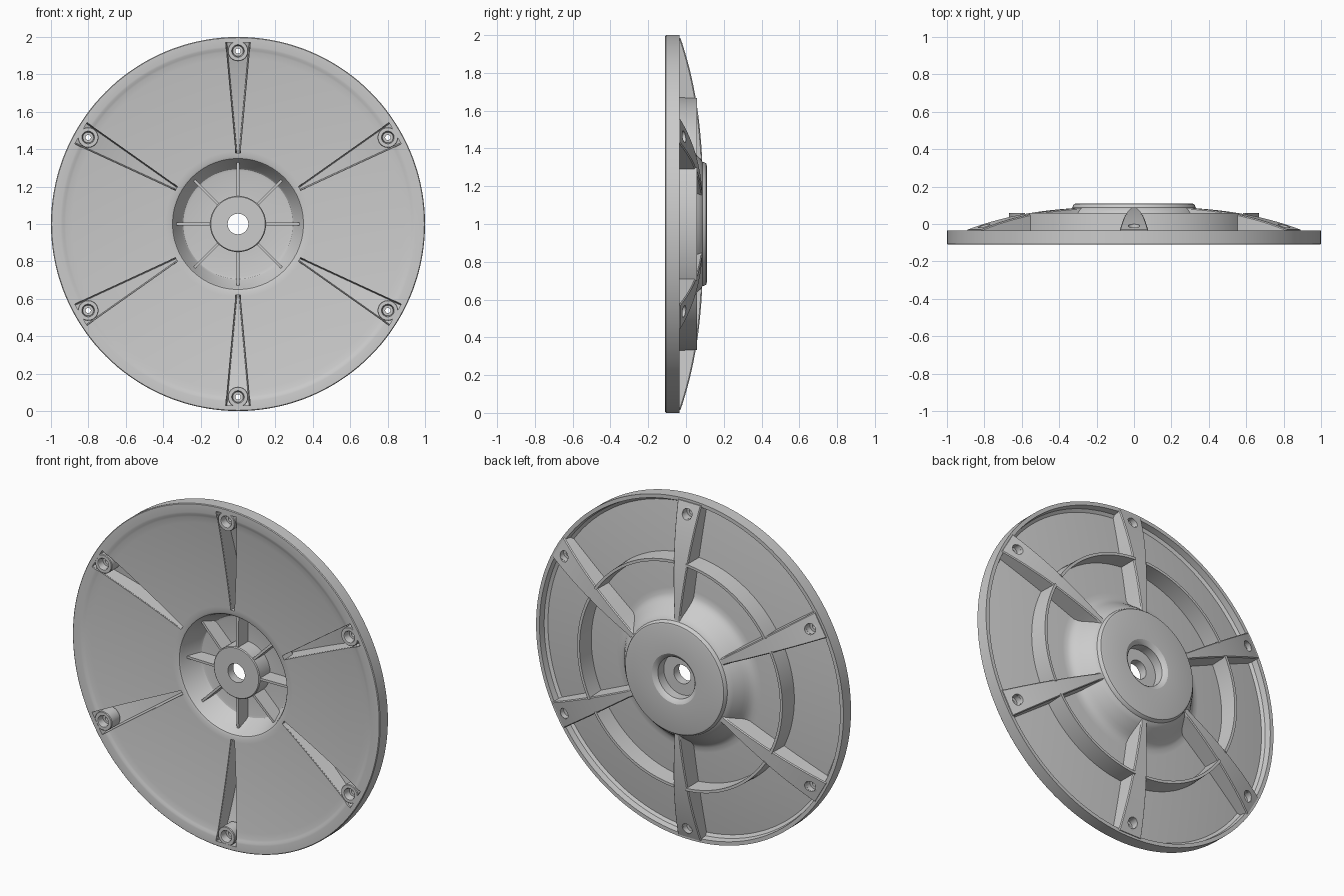
import bpy, bmesh, math
from mathutils import Matrix

if "Cube" in bpy.data.objects:
    bpy.data.objects.remove(bpy.data.objects["Cube"])


def make_object(name, bm, angle=0.0):
    bmesh.ops.recalc_face_normals(bm, faces=bm.faces)
    mesh = bpy.data.meshes.new(name)
    bm.to_mesh(mesh)
    bm.free()
    return place(name, mesh, angle)


def place(name, mesh, angle=0.0):
    ob = bpy.data.objects.new(name, mesh)
    ob.location.z = 1
    ob.rotation_euler.y = angle
    bpy.context.collection.objects.link(ob)
    return ob


def skin(bm, rings, wrap):
    """Bridge closed rings of points; wrap joins last to first, else cap the ends."""
    rows = [[bm.verts.new(p) for p in ring] for ring in rings]
    n = len(rows[0])
    pairs = list(zip(rows, rows[1:] + rows[:1])) if wrap else list(zip(rows, rows[1:]))
    for a, b in pairs:
        for i in range(n):
            j = (i + 1) % n
            bm.faces.new((a[i], a[j], b[j], b[i]))
    if not wrap:
        bm.faces.new(rows[0])
        bm.faces.new(rows[-1])


def lathe(bm, profile, segs, offset=0.0):
    """Revolve a closed (radius, y) profile around the y axis."""
    rings = []
    for k in range(segs):
        a = 2 * math.pi * k / segs
        rings.append([(r * math.sin(a), y, r * math.cos(a) + offset) for r, y in profile])
    skin(bm, rings, True)


def cut(ob, cutter):
    mod = ob.modifiers.new("cut", 'BOOLEAN')
    mod.operation = 'DIFFERENCE'
    mod.solver = 'EXACT'
    mod.object = cutter
    bpy.context.view_layer.objects.active = ob
    bpy.ops.object.modifier_apply(modifier=mod.name)
    bpy.data.objects.remove(cutter)


def smooth(ob):
    bpy.ops.object.select_all(action='DESELECT')
    ob.select_set(True)
    bpy.context.view_layer.objects.active = ob
    bpy.ops.object.shade_smooth_by_angle(angle=math.radians(28))


def spoke_y(r):      # back of the spokes
    return 0.092 - 0.127 * r ** 2.8


def front_y(r):      # front of the shallow dish
    return -0.04 - 0.072 * r * r


def back_y(r):       # back of the dish
    return front_y(r) + 0.025


def half_width(r):   # half width of the tapered slot
    return 0.012 + 0.054 * (r - 0.38) / 0.59


def steps(a, b, n):
    return [a + (b - a) * i / n for i in range(n + 1)]


# Dish, rim, hub pocket and circular back rib as one turned body
profile = [(.055, -.015), (.145, -.015), (.15, -.01), (.15, .085), (.28, .085), (.293, .082),
           (.302, .073), (.343, -.035), (.35, -.045), (.362, front_y(.362))]
profile += [(r, front_y(r)) for r in steps(.39, .92, 16)]
profile += [(.93, -.104), (.94, -.108), (.95, -.11), (.996, -.11), (1, -.106),
            (1, -.035), (.978, -.035), (.972, -.07), (.955, back_y(.955))]
profile += [(r, back_y(r)) for r in steps(.93, .672, 8)]
profile += [(.668, .058), (.652, .058)]
profile += [(r, back_y(r)) for r in steps(.648, .44, 7)]
profile += [(.42, -.018), (.405, -.004), (.392, .015), (.355, .066), (.342, .08), (.33, .087),
            (.325, .1), (.32, .107), (.31, .11), (.145, .11), (.13, .102), (.12, .09),
            (.12, .035), (.055, .035)]
bm = bmesh.new()
lathe(bm, profile, 144)
dish = make_object("dish_body", bm)

# Six tapered slots cut through the dish and the circular rib
bm = bmesh.new()
for k in range(6):
    part = bmesh.new()
    skin(part, [[(-w, -.2, r), (w, -.2, r), (w, .2, r), (-w, .2, r)]
                for r, w in ((.38, half_width(.38)), (.97, half_width(.97)))], False)
    bmesh.ops.recalc_face_normals(part, faces=part.faces)
    part.transform(Matrix.Rotation(k * math.pi / 3, 4, 'Y'))
    tmp = bpy.data.meshes.new("slot")
    part.to_mesh(tmp)
    part.free()
    bm.from_mesh(tmp)
    bpy.data.meshes.remove(tmp)
cut(dish, make_object("slot_cutter", bm))
smooth(dish)

# Spoke: hollow U-shaped channel raised behind each slot
rings = []
for r in steps(.335, .985, 18):
    w, top = max(half_width(r), .011), spoke_y(r)
    base = .03 if r < .375 else front_y(r) + .006
    o, i = w + .014, w - .001
    rings.append([(-o, base, r), (-o + .005, top - .006, r), (-o + .01, top, r),
                  (o - .01, top, r), (o - .005, top - .006, r), (o, base, r),
                  (i, base, r), (i - .006, top - .022, r),
                  (-i + .006, top - .022, r), (-i, base, r)])
bm = bmesh.new()
skin(bm, rings, False)
spoke = make_object("spoke_1", bm)
bm = bmesh.new()
bmesh.ops.create_cone(bm, cap_ends=True, segments=32, radius1=.031, radius2=.031, depth=.4,
                      matrix=Matrix.Translation((0, 0, .925)) @ Matrix.Rotation(math.pi / 2, 4, 'X'))
cut(spoke, make_object("hole_cutter", bm))
smooth(spoke)

# Screw boss inside the outer end of each slot
bm = bmesh.new()
lathe(bm, [(.031, -.105), (.034, -.109), (.052, -.109), (.055, -.105), (.055, -.03),
           (.03, -.018), (.03, -.05), (.014, -.05), (.014, -.07), (.028, -.07)], 32, .925)
boss = make_object("screw_boss_1", bm)
smooth(boss)

for k in range(1, 6):
    place(f"spoke_{k + 1}", spoke.data, k * math.pi / 3)
    place(f"screw_boss_{k + 1}", boss.data, k * math.pi / 3)

# Eight thin ribs in the hub pocket
t = .007
bm = bmesh.new()
skin(bm, [[(-t, a, r), (t, a, r), (t, b, r), (-t, b, r)]
          for r, a, b in ((.14, -.008, .09), (.29, -.004, .09), (.34, 0, .068))], False)
rib = make_object("hub_rib_1", bm)
for k in range(1, 8):
    place(f"hub_rib_{k + 1}", rib.data, k * math.pi / 4)
